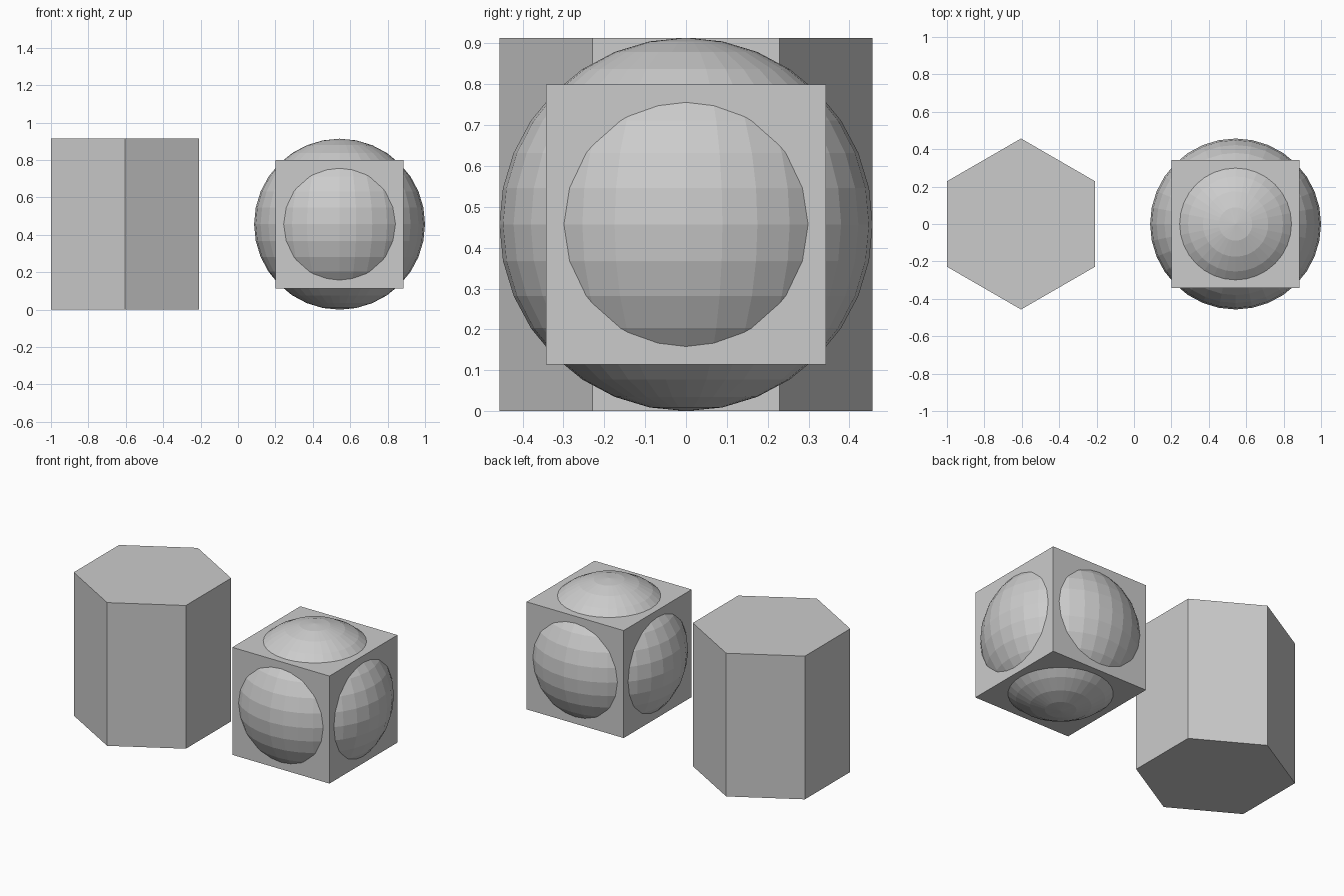
import bpy

cube = bpy.data.objects.get("Cube")
if cube:
    bpy.data.objects.remove(cube, do_unlink=True)

RADIUS = 0.457   # shared by the prism and the ball
BLOCK = 0.686    # side of the block
PRISM_X = -0.604
BALL_X = 0.543

# Plain grey for every part
grey = bpy.data.materials.new("light grey")
grey.use_nodes = True
colour = (0.6, 0.6, 0.6, 1)
grey.diffuse_color = colour
grey.node_tree.nodes["Principled BSDF"].inputs["Base Color"].default_value = colour


def finish(name):
    obj = bpy.context.object
    obj.name = name
    obj.data.materials.append(grey)
    return obj


# Hexagonal prism, corners pointing to front and back
bpy.ops.mesh.primitive_cylinder_add(
    vertices=6, radius=RADIUS, depth=2 * RADIUS, location=(PRISM_X, 0, RADIUS))
finish("hexagonal_prism")

# Block with a faceted ball bulging out of each side
bpy.ops.mesh.primitive_cube_add(size=BLOCK, location=(BALL_X, 0, RADIUS))
finish("block")

bpy.ops.mesh.primitive_uv_sphere_add(
    segments=32, ring_count=16, radius=RADIUS, location=(BALL_X, 0, RADIUS))
finish("ball")
